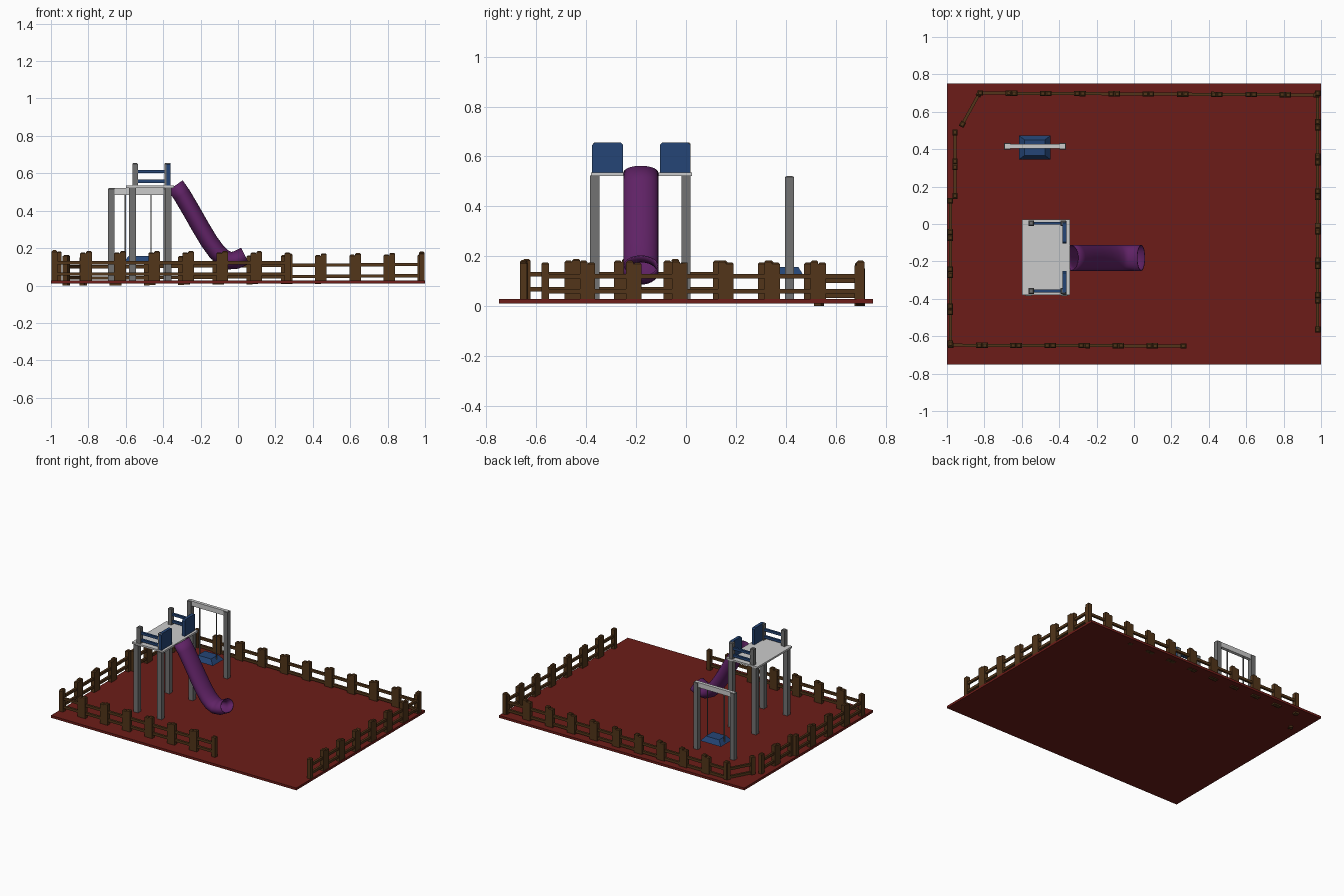
import bpy, bmesh, math
from mathutils import Vector, Matrix

if "Cube" in bpy.data.objects:
    bpy.data.objects.remove(bpy.data.objects["Cube"])


def material(name, rgb):
    m = bpy.data.materials.new(name)
    m.diffuse_color = (*rgb, 1)
    m.use_nodes = True
    m.node_tree.nodes["Principled BSDF"].inputs["Base Color"].default_value = m.diffuse_color
    return m


RED = material("red_rubber", (0.150, 0.012, 0.009))
BROWN = material("brown_wood", (0.085, 0.036, 0.010))
PURPLE = material("purple_plastic", (0.115, 0.016, 0.130))
BLUE = material("blue_plastic", (0.018, 0.060, 0.180))
STEEL = material("dark_steel", (0.17, 0.17, 0.17))


def finish(name, bm, mat=None):
    bmesh.ops.recalc_face_normals(bm, faces=bm.faces)
    me = bpy.data.meshes.new(name)
    bm.to_mesh(me)
    bm.free()
    ob = bpy.data.objects.new(name, me)
    bpy.context.collection.objects.link(ob)
    if mat:
        me.materials.append(mat)
    return ob


def add_box(bm, lo, hi, chamfer=0.0, m=Matrix()):
    """Box between two corners; chamfer bevels the top edges."""
    lo, hi = Vector(lo), Vector(hi)
    part = bmesh.ops.create_cube(bm, size=1)["verts"]
    for v in part:
        v.co = m @ ((lo + hi) / 2 + v.co * (hi - lo))
    if chamfer:
        top = max(v.co.z for v in part)
        edges = {e for v in part for e in v.link_edges
                 if all(abs(w.co.z - top) < 1e-5 for w in e.verts)}
        bmesh.ops.bevel(bm, geom=list(edges), offset=chamfer, segments=1,
                        affect='EDGES', profile=0.5)


def box(name, lo, hi, mat=None, chamfer=0.0):
    bm = bmesh.new()
    add_box(bm, lo, hi, chamfer)
    return finish(name, bm, mat)


def post(name, x, y, size, z0, z1, chamfer=0.0):
    h = size / 2
    return box(name, (x - h, y - h, z0), (x + h, y + h, z1), STEEL, chamfer)


# Ground slab
box("ground", (-1, -0.75, 0.011), (1, 0.75, 0.028), RED)


# Fence runs: each section has two end posts and two rails
def fence_run(name, p, q, count, z0, z1=None):
    p, q = Vector((*p, z0)), Vector((*q, z0 if z1 is None else z1))
    step = (q - p) / count
    length = math.hypot(step.x, step.y)
    turn = Matrix.Rotation(math.atan2(step.y, step.x), 4, 'Z')
    bm = bmesh.new()
    for i in range(count):
        m = Matrix.Translation(p + step * i) @ turn
        d = 0.014
        for a, h in ((0.0, 0.162), (length - 0.031, 0.155)):
            add_box(bm, (a, -d, 0), (a + 0.031, d, h), 0.006, m)
        for z in (0.04, 0.1):
            add_box(bm, (0.02, -0.008, z - 0.009), (length - 0.02, 0.008, z + 0.009), 0, m)
    finish(name, bm, BROWN)


fence_run("front_fence", (-0.995, -0.648), (0.28, -0.652), 7, 0.022)
fence_run("left_fence", (-0.982, -0.655), (-0.982, 0.14), 4, 0.027)
fence_run("left_rear_fence", (-0.957, 0.135), (-0.957, 0.505), 2, 0.02)
fence_run("corner_fence", (-0.925, 0.52), (-0.82, 0.71), 1, 0.001)
fence_run("back_fence", (-0.838, 0.70), (0.992, 0.69), 10, 0.0, 0.014)
fence_run("right_fence", (0.982, 0.715), (0.982, -0.58), 7, 0.02)

# Tower platform, legs and guard posts
box("platform", (-0.6, -0.38, 0.522), (-0.342, 0.024, 0.535))
for side, ly, uy in (("front", -0.366, -0.358), ("back", 0.0, 0.004)):
    for end, lx, ux in (("left", -0.565, -0.55), ("right", -0.373, -0.378)):
        post(f"{side}_{end}_leg", lx, ly, 0.037, 0.028, 0.524)
        post(f"{side}_{end}_guard_post", ux, uy, 0.03, 0.53, 0.655, 0.005)
    # Side rails
    for i, z in enumerate((0.558, 0.61)):
        box(f"{side}_rail_{i + 1}", (-0.55, uy - 0.008, z - 0.009),
            (-0.375, uy + 0.008, z + 0.009), BLUE)


# Guard panels beside the slide, with clipped top corners
def guard_panel(name, y0, y1, x0=-0.382, x1=-0.36, z0=0.535, z1=0.656, c=0.01):
    bm = bmesh.new()
    outline = [(y0, z0), (y1, z0), (y1, z1 - c), (y1 - c, z1), (y0 + c, z1), (y0, z1 - c)]
    face = bm.faces.new([bm.verts.new((x0, y, z)) for y, z in outline])
    moved = bmesh.ops.extrude_face_region(bm, geom=[face])["geom"]
    bmesh.ops.translate(bm, vec=(x1 - x0, 0, 0),
                        verts=[g for g in moved if isinstance(g, bmesh.types.BMVert)])
    finish(name, bm, BLUE)


guard_panel("front_guard_panel", -0.376, -0.252)
guard_panel("back_guard_panel", -0.105, 0.016)

# Tube slide: oval section swept along its path
path = [(-0.335, 0.535), (-0.30, 0.485), (-0.25, 0.40), (-0.20, 0.312), (-0.155, 0.237),
        (-0.115, 0.182), (-0.08, 0.149), (-0.045, 0.133), (-0.01, 0.136), (0.038, 0.16)]
SIDES = 28
bm = bmesh.new()
rings = []
for i, (x, z) in enumerate(path):
    a, b = path[max(i - 1, 0)], path[min(i + 1, len(path) - 1)]
    t = Vector((b[0] - a[0], 0, b[1] - a[1])).normalized()
    n = Vector((-t.z, 0, t.x))
    ring = []
    for k in range(SIDES):
        g = 2 * math.pi * k / SIDES
        ring.append(bm.verts.new(Vector((x, -0.181 + 0.07 * math.cos(g), z))
                                 + n * 0.048 * math.sin(g)))
    rings.append(ring)
for r0, r1 in zip(rings, rings[1:]):
    for k in range(SIDES):
        j = (k + 1) % SIDES
        bm.faces.new((r0[k], r0[j], r1[j], r1[k]))
slide = finish("tube_slide", bm, PURPLE)
wall = slide.modifiers.new("wall", 'SOLIDIFY')
wall.thickness = 0.005
bpy.context.view_layer.objects.active = slide
slide.select_set(True)
bpy.ops.object.shade_smooth_by_angle(angle=math.radians(40))

# Swing frame
SY = 0.415
for side, x in (("left", -0.678), ("right", -0.381)):
    post(f"swing_{side}_post", x, SY, 0.035, 0.028, 0.52, 0.003)
box("swing_crossbar", (-0.69, SY - 0.012, 0.485), (-0.37, SY + 0.012, 0.521))

# Swing ropes and seat (board with sloping rim)
for side, x in (("left", -0.603), ("right", -0.465)):
    post(f"swing_{side}_rope", x, SY, 0.006, 0.13, 0.49)
bm = bmesh.new()
add_box(bm, (-0.615, 0.345, 0.122), (-0.447, 0.472, 0.157))
for v in bm.verts:
    if v.co.z > 0.14:
        v.co.x += math.copysign(0.03, -0.531 - v.co.x)
        v.co.y += math.copysign(0.022, 0.4085 - v.co.y)
finish("swing_seat", bm, BLUE)
